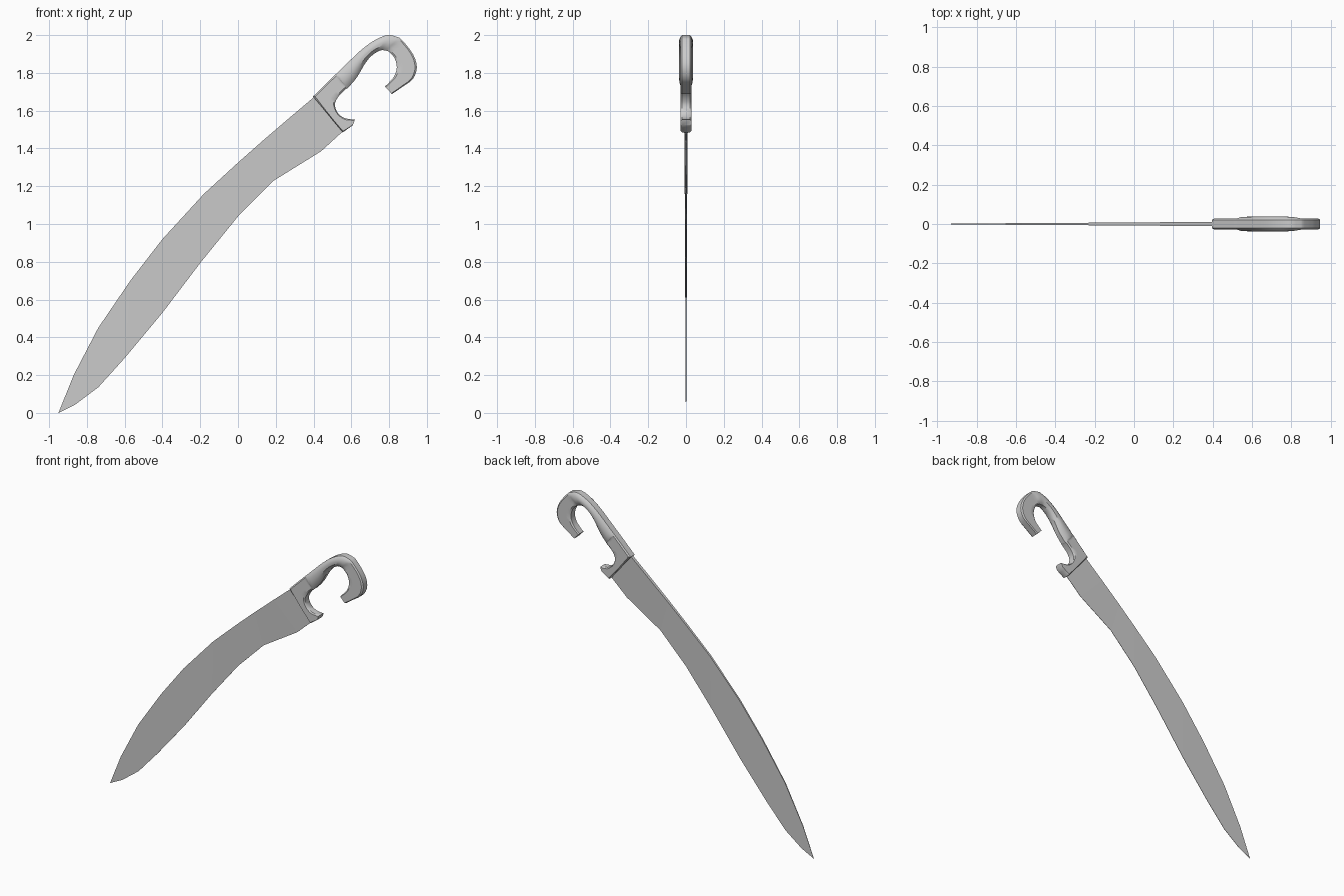
import bpy, bmesh
from mathutils import Vector

if "Cube" in bpy.data.objects:
    bpy.data.objects.remove(bpy.data.objects["Cube"])


def loft(name, rings, angle):
    """Skin a list of equal-sized closed rings and cap both ends."""
    bm = bmesh.new()
    vs = [[bm.verts.new(p) for p in r] for r in rings]
    n = len(rings[0])
    for a, b in zip(vs, vs[1:]):
        for j in range(n):
            k = (j + 1) % n
            bm.faces.new((a[j], a[k], b[k], b[j]))
    bm.faces.new(vs[0])
    bm.faces.new(vs[-1][::-1])
    bmesh.ops.recalc_face_normals(bm, faces=bm.faces)
    me = bpy.data.meshes.new(name)
    bm.to_mesh(me)
    bm.free()
    ob = bpy.data.objects.new(name, me)
    bpy.context.collection.objects.link(ob)
    bpy.ops.object.select_all(action='DESELECT')
    ob.select_set(True)
    bpy.context.view_layer.objects.active = ob
    if angle:
        bpy.ops.object.shade_smooth_by_angle(angle=angle)
    return ob


# Blade: thick spine, thin cutting edge, tapering to the tip
spine = [(-.949, .004), (-.87, .20), (-.74, .45), (-.57, .70), (-.40, .92), (-.18, 1.16),
         (0, 1.325), (.13, 1.44), (.27, 1.56), (.40, 1.670), (.43, 1.67)]
edge = [(-.95, .0), (-.86, .045), (-.74, .135), (-.60, .29), (-.40, .53), (-.195, .80),
        (0, 1.04), (.19, 1.23), (.44, 1.385), (.555, 1.49), (.565, 1.52)]
rings = []
for i, (s, e) in enumerate(zip(spine, edge)):
    t = .001 + .009 * min(1, i / 8)
    rings.append([(s[0], -t, s[1]), (s[0], t, s[1]), (e[0], .001, e[1]), (e[0], -.001, e[1])])
loft("blade", rings, 0)

# Handle stations: outer x, z, inner x, z, bulge half thickness
T = .028
stations = [
    (.608, 1.523, .619, 1.552, T), (.555, 1.485, .568, 1.56, T), (.50, 1.551, .53, 1.585, T),
    (.45, 1.612, .513, 1.63, T), (.397, 1.675, .528, 1.67, T), (.475, 1.752, .555, 1.70, T),
    (.512, 1.788, .575, 1.717, T), (.525, 1.80, .585, 1.724, .036), (.585, 1.858, .63, 1.777, .038),
    (.645, 1.915, .667, 1.84, .038), (.715, 1.968, .704, 1.888, .038),
    (.788, 2.0, .751, 1.918, .038), (.84, 1.991, .780, 1.918, .035), (.868, 1.974, .800, 1.911, T),
    (.926, 1.90, .828, 1.88, T), (.947, 1.83, .841, 1.83, T), (.926, 1.768, .828, 1.785, T),
    (.872, 1.727, .805, 1.755, T), (.815, 1.688, .778, 1.728, T)]
CORNER = 4


def spline(i, u):
    """Smooth interpolation; the guard's outer side stays straight."""
    n = len(stations) - 1
    a, b = Vector(stations[i]), Vector(stations[i + 1])
    p, q = Vector(stations[max(i - 1, 0)]), Vector(stations[min(i + 2, n)])
    c = a + .5 * u * ((b - p) + u * (2 * p - 5 * a + 4 * b - q + u * (3 * (a - b) + q - p)))
    lin = a.lerp(b, u)
    if i <= CORNER:
        c[0], c[1] = lin[0], lin[1]
    c[4] = lin[4]
    return c


rings = []
for i in range(len(stations) - 1):
    for k in range(3):
        rings.append(spline(i, k / 3))
rings.append(Vector(stations[-1]))


def section(r):
    """Bevelled cross-section from outer to inner side."""
    o, n, m = Vector((r[0], 0, r[1])), Vector((r[2], 0, r[3])), r[4]
    half = [(0, .021), (.09, T), (.3, T + (m - T) * .85), (.5, m),
            (.7, T + (m - T) * .8), (.9, T - (m - T) * .4), (1, .021 - (m - T) * .5)]
    pts = [o.lerp(n, s) + Vector((0, y, 0)) for s, y in half]
    return pts + [Vector((p.x, -p.y, p.z)) for p in reversed(pts)]


loft("handle", [section(r) for r in rings], .6)
